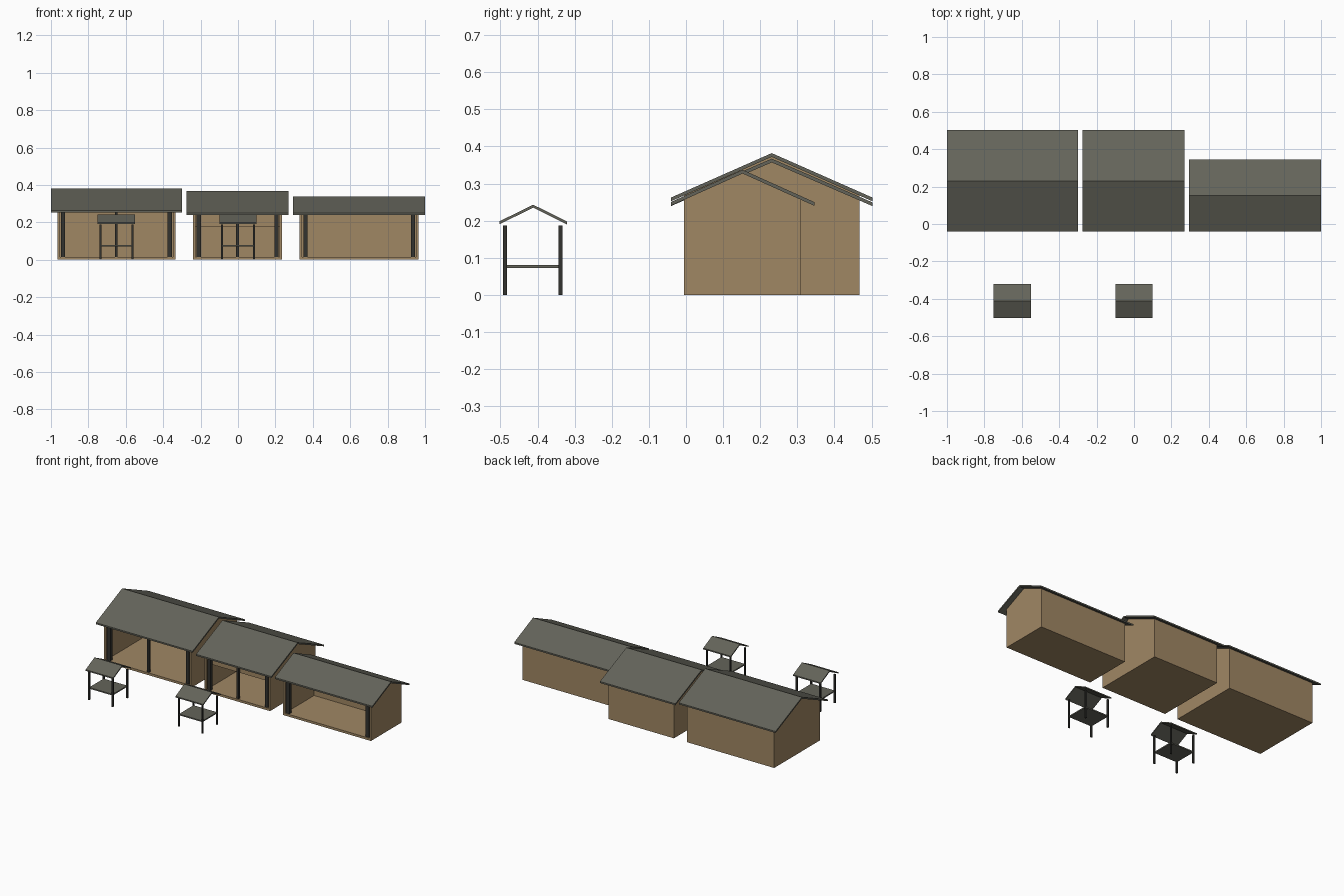
import bpy, bmesh

if "Cube" in bpy.data.objects:
    bpy.data.objects.remove(bpy.data.objects["Cube"])


def material(name, color):
    m = bpy.data.materials.new(name)
    m.diffuse_color = (*color, 1)
    m.use_nodes = True
    m.node_tree.nodes["Principled BSDF"].inputs["Base Color"].default_value = m.diffuse_color
    return m


TAN = material("tan wood", (0.352, 0.242, 0.127))
ROOF = material("grey roofing", (0.127, 0.127, 0.102))
DARK = material("dark timber", (0.032, 0.032, 0.028))


def prism(name, profile, x0, x1, mat):
    """Extrude a (y, z) profile from x0 to x1."""
    bm = bmesh.new()
    face = bm.faces.new([bm.verts.new((x0, y, z)) for y, z in profile])
    res = bmesh.ops.extrude_face_region(bm, geom=[face])
    verts = [g for g in res["geom"] if isinstance(g, bmesh.types.BMVert)]
    bmesh.ops.translate(bm, verts=verts, vec=(x1 - x0, 0, 0))
    bmesh.ops.recalc_face_normals(bm, faces=bm.faces)
    me = bpy.data.meshes.new(name)
    bm.to_mesh(me)
    bm.free()
    me.materials.append(mat)
    ob = bpy.data.objects.new(name, me)
    bpy.context.collection.objects.link(ob)
    return ob


def box(name, x0, x1, y0, y1, z0, z1, mat):
    return prism(name, [(y0, z0), (y1, z0), (y1, z1), (y0, z1)], x0, x1, mat)


def gable_roof(name, x0, x1, y0, y1, eave, ridge, t):
    """Two thin slopes meeting at a ridge along x."""
    ym = (y0 + y1) / 2
    prism(name, [(y0, eave), (ym, ridge), (y1, eave),
                 (y1, eave - t), (ym, ridge - t), (y0, eave - t)], x0, x1, ROOF)


def house(name, x0, x1, depth, eave, ridge, centre_post):
    """Open-fronted building: floor, three walls, front posts, gable roof."""
    y0, y1, over, t, w = -0.005, depth, 0.036, 0.010, 0.012
    ym = (y0 + y1) / 2
    slope = (ridge - eave) / (ym - y0 + over)
    top = eave - t + slope * over          # roof underside above the walls
    gable = [(y0, 0), (y1, 0), (y1, top), (ym, ridge - t), (y0, top)]
    prism(name + "_left_wall", gable, x0, x0 + w, TAN)
    prism(name + "_right_wall", gable, x1 - w, x1, TAN)
    box(name + "_back_wall", x0 + w, x1 - w, y1 - w, y1, 0, top, TAN)
    box(name + "_floor", x0 + w, x1 - w, y0, y1 - w, 0, 0.015, TAN)
    # front posts
    posts = [x0 + 0.03, x1 - 0.03]
    for i, x in enumerate(posts):
        box(f"{name}_front_post_{i + 1}", x - 0.011, x + 0.011,
            0, 0.022, 0.015, top, DARK)
    if centre_post:
        xm = (x0 + x1) / 2
        box(name + "_centre_post", xm - 0.007, xm + 0.007,
            0, 0.014, 0.015, top, DARK)
    gable_roof(name + "_roof", x0 - 0.035, x1 + 0.035,
               y0 - over, y1 + over, eave, ridge, t)


def stall(name, xc):
    """Small market stall: four legs, table and gable roof."""
    ya, yb = -0.488, -0.338
    for i, (x, y) in enumerate([(a, b) for a in (-0.085, 0.085) for b in (ya, yb)]):
        box(f"{name}_leg_{i + 1}", xc + x - 0.005, xc + x + 0.005,
            y - 0.005, y + 0.005, 0, 0.187, DARK)
    box(name + "_table", xc - 0.085, xc + 0.085, ya, yb, 0.072, 0.080, ROOF)
    gable_roof(name + "_roof", xc - 0.10, xc + 0.10, -0.503, -0.321,
               0.198, 0.243, 0.008)


# three buildings in a row
house("left_house", -0.965, -0.335, 0.467, 0.262, 0.382, True)
house("middle_house", -0.24, 0.235, 0.467, 0.249, 0.367, True)
house("right_house", 0.33, 0.965, 0.31, 0.25, 0.337, False)

# lintel over the middle opening
box("middle_house_lintel", -0.228, 0.223, 0.022, 0.03, 0.177, 0.25, TAN)

# two stalls in front
stall("left_stall", -0.65)
stall("middle_stall", 0.0)
